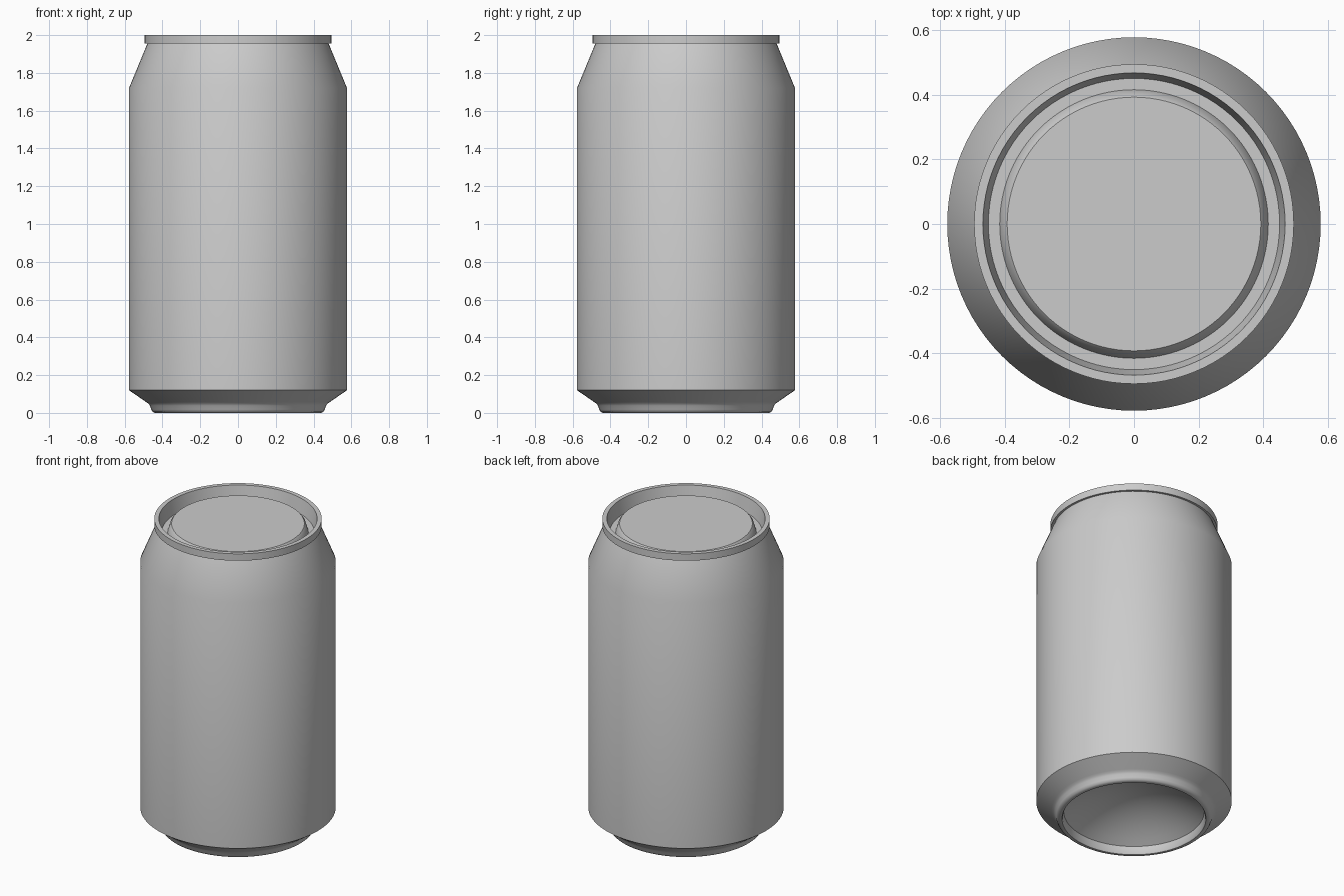
import bpy
import bmesh
import math

cube = bpy.data.objects.get("Cube")
if cube:
    bpy.data.objects.remove(cube, do_unlink=True)

SEGMENTS = 96

metal = bpy.data.materials.new("plain_grey_metal")
metal.use_nodes = True
grey = (0.6, 0.6, 0.6, 1.0)
metal.diffuse_color = grey
metal.node_tree.nodes["Principled BSDF"].inputs["Base Color"].default_value = grey


def lathe(name, profile, angle=30):
    """Spin a (radius, height) profile about z; list it bottom to top on outer walls."""
    bm = bmesh.new()
    verts = [bm.verts.new((r, 0, z)) for r, z in profile]
    edges = [bm.edges.new(pair) for pair in zip(verts, verts[1:])]
    bmesh.ops.spin(bm, geom=verts + edges, cent=(0, 0, 0), axis=(0, 0, 1),
                   angle=math.tau, steps=SEGMENTS, use_duplicate=False)
    bmesh.ops.remove_doubles(bm, verts=bm.verts, dist=0.0001)
    # Orient every face the way the profile runs
    bm.normal_update()
    (r0, z0), (r1, z1) = profile[:2]
    first = min(bm.faces, key=lambda f: (
        (f.calc_center_median().xy.length - (r0 + r1) / 2) ** 2
        + (f.calc_center_median().z - (z0 + z1) / 2) ** 2))
    c = first.calc_center_median().xy.normalized()
    out = first.normal.xy.dot(c) * (z1 - z0) - first.normal.z * (r1 - r0)
    if out < 0:
        bmesh.ops.reverse_faces(bm, faces=bm.faces)
    mesh = bpy.data.meshes.new(name)
    bm.to_mesh(mesh)
    bm.free()
    obj = bpy.data.objects.new(name, mesh)
    bpy.context.collection.objects.link(obj)
    mesh.materials.append(metal)
    bpy.ops.object.select_all(action="DESELECT")
    obj.select_set(True)
    bpy.context.view_layer.objects.active = obj
    bpy.ops.object.shade_smooth_by_angle(angle=math.radians(angle))
    return obj


# Hollow dome under the can, then the rounded foot ring and the lower bevel
DOME_RADIUS, DOME_LOW, DOME_HIGH = 0.415, 0.05, 0.2
dome = [(DOME_RADIUS * i / 10, DOME_HIGH - (DOME_HIGH - DOME_LOW) * (i / 10) ** 2)
        for i in range(11)]
lathe("domed_base", dome)
lathe("foot_ring", [(0.415, 0.05), (0.42, 0.008), (0.425, 0.0), (0.44, 0.0),
                    (0.452, 0.006), (0.459, 0.018), (0.466, 0.038),
                    (0.475, 0.05), (0.487, 0.058), (0.577, 0.12)], 40)

# Straight wall and tapered neck
lathe("can_body", [(0.577, 0.12), (0.577, 1.72), (0.48, 1.955)])

# Rolled rim, sunken groove and raised centre panel
lathe("rim", [(0.48, 1.955), (0.494, 1.955), (0.494, 2.0), (0.467, 2.0),
              (0.45, 1.91)])
lathe("lid", [(0.45, 1.91), (0.415, 1.91), (0.402, 1.955), (0.392, 1.967),
              (0.0, 1.967)])
